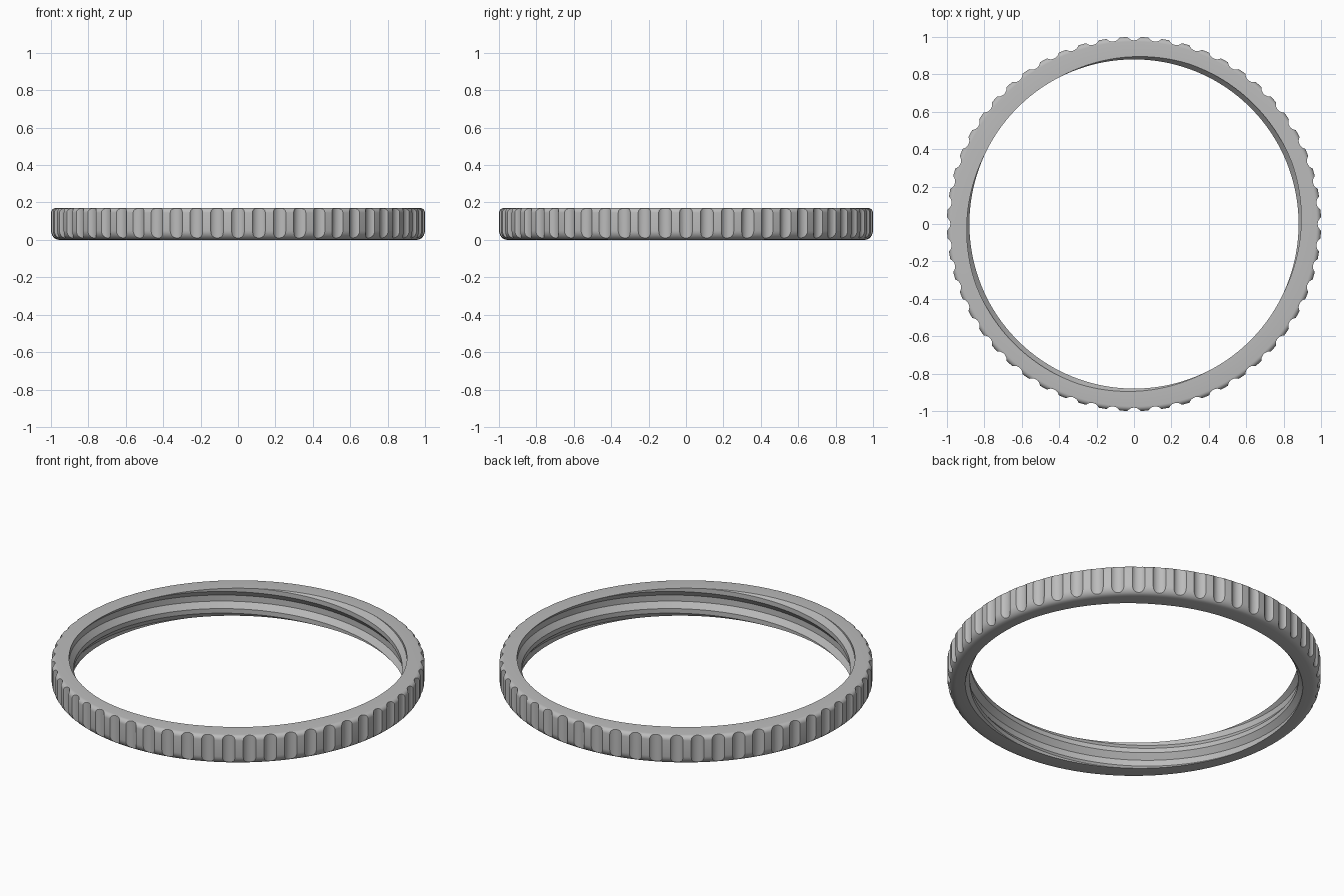
import bpy, bmesh, math
from mathutils import Matrix, Vector

if "Cube" in bpy.data.objects:
    bpy.data.objects.remove(bpy.data.objects["Cube"], do_unlink=True)

HEIGHT = 0.17
GRIPS = 56
COLUMNS = 224
CREST, ROOT = 0.88, 0.905      # thread radii
PITCH = 0.128                  # two-start thread
LEAD = 2 * PITCH
START = math.radians(136)      # where a crest runs out of the top
# one thread tooth, as fractions of the pitch from the crest centre
TOOTH = [(-0.36, ROOT), (-0.105, CREST), (0.105, CREST), (0.36, ROOT)]


def thread_wall(angle):
    """Inner wall points at one angle, clipped to the ring height."""
    rise = HEIGHT + LEAD * (angle - START) / math.tau
    pts = [(r, rise + (n + f) * PITCH) for n in range(-5, 4) for f, r in TOOTH]
    wall = []
    for r, z in pts:
        zc = min(max(z, 0), HEIGHT)
        if zc != z:
            for (ra, za), (rb, zb) in zip(pts, pts[1:]):
                if za <= zc <= zb:
                    r = ra + (rb - ra) * (zc - za) / (zb - za)
                    break
        wall.append((r, zc))
    return wall


def arc(cx, cz, rx, rz, a0, a1, steps):
    out = []
    for i in range(steps + 1):
        a = math.radians(a0 + (a1 - a0) * i / steps)
        out.append((cx + rx * math.cos(a), cz + rz * math.sin(a)))
    return out


def make_object(name, bm):
    bmesh.ops.recalc_face_normals(bm, faces=bm.faces)
    mesh = bpy.data.meshes.new(name)
    bm.to_mesh(mesh)
    bm.free()
    obj = bpy.data.objects.new(name, mesh)
    bpy.context.collection.objects.link(obj)
    return obj


# Ring body: rounded outside, helical thread inside
outer = arc(0.975, 0.145, 0.025, 0.025, 90, 0, 6)
outer += arc(0.955, 0.05, 0.045, 0.05, 0, -70, 6) + [(0.955, 0)]
bm = bmesh.new()
columns = []
for i in range(COLUMNS + 1):
    a = math.tau * i / COLUMNS
    columns.append([bm.verts.new((r * math.cos(a), r * math.sin(a), z))
                    for r, z in thread_wall(a) + outer])
for left, right in zip(columns, columns[1:]):
    for j in range(len(left)):
        k = (j + 1) % len(left)
        bm.faces.new((left[j], right[j], right[k], left[k]))
bmesh.ops.remove_doubles(bm, verts=bm.verts, dist=1e-5)
ring = make_object("threaded_ring", bm)

# Upright round cutters for the grip scallops
bm = bmesh.new()
for i in range(GRIPS):
    a = math.tau * i / GRIPS
    place = Matrix.Translation(Vector((math.cos(a), math.sin(a), 0)) * 1.025)
    place.translation.z = HEIGHT / 2
    bmesh.ops.create_cone(bm, cap_ends=True, segments=32, radius1=0.043,
                          radius2=0.043, depth=0.4, matrix=place)
cutter = make_object("grip_cutter", bm)
cutter.hide_render = True

cut = ring.modifiers.new("grip_scallops", "BOOLEAN")
cut.operation = "DIFFERENCE"
cut.solver = "EXACT"
cut.object = cutter
bpy.ops.object.select_all(action="DESELECT")
ring.select_set(True)
bpy.context.view_layer.objects.active = ring
bpy.ops.object.modifier_apply(modifier=cut.name)
bpy.data.objects.remove(cutter, do_unlink=True)

# Plain grey finish
grey = bpy.data.materials.new("plain_grey")
grey.use_nodes = True
colour = (0.5, 0.5, 0.5, 1)
grey.diffuse_color = colour
grey.node_tree.nodes["Principled BSDF"].inputs["Base Color"].default_value = colour
ring.data.materials.clear()
ring.data.materials.append(grey)
bpy.ops.object.shade_smooth_by_angle(angle=math.radians(28))
